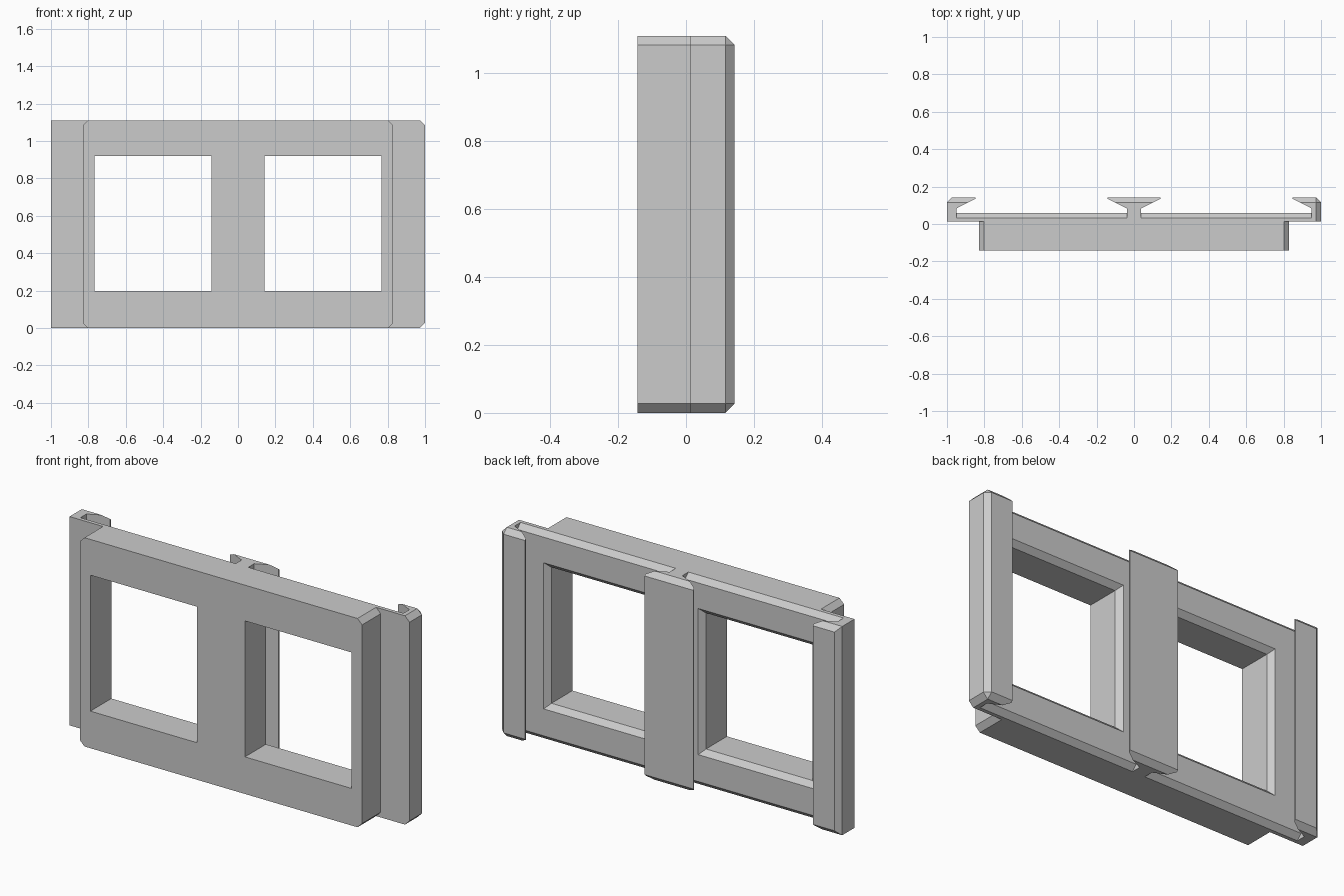
import bpy
import bmesh

if "Cube" in bpy.data.objects:
    bpy.data.objects.remove(bpy.data.objects["Cube"], do_unlink=True)

HEIGHT = 1.11
CHAMFER = 0.027
JOINT, FLOOR, BACK = 0.013, 0.06, 0.143   # depths of the stacked layers

grey = bpy.data.materials.new("light grey")
grey.use_nodes = True
grey.diffuse_color = (0.6, 0.6, 0.6, 1)
grey.node_tree.nodes["Principled BSDF"].inputs["Base Color"].default_value = (0.6, 0.6, 0.6, 1)


def finish(bm, name):
    bmesh.ops.recalc_face_normals(bm, faces=bm.faces)
    mesh = bpy.data.meshes.new(name)
    bm.to_mesh(mesh)
    bm.free()
    mesh.materials.append(grey)
    obj = bpy.data.objects.new(name, mesh)
    bpy.context.collection.objects.link(obj)
    return obj


def box(name, x, y, z, edge_rule=None):
    """Box between limits; edges chosen by the rule are chamfered."""
    bm = bmesh.new()
    bmesh.ops.create_cube(bm, size=1)
    for v in bm.verts:
        v.co = [lim[0] if c < 0 else lim[1] for c, lim in zip(v.co, (x, y, z))]
    if edge_rule:
        edges = [e for e in bm.edges if edge_rule(e.verts[0].co, e.verts[1].co)]
        bmesh.ops.bevel(bm, geom=edges, offset=CHAMFER, segments=1, affect="EDGES")
    return finish(bm, name)


def prism(name, profile, z0, z1):
    bm = bmesh.new()
    face = bm.faces.new([bm.verts.new((x, y, z0)) for x, y in profile])
    new = bmesh.ops.extrude_face_region(bm, geom=[face])["geom"]
    for v in new:
        if isinstance(v, bmesh.types.BMVert):
            v.co.z = z1
    return finish(bm, name)


def window_cutter(x0, x1, z0, z1):
    """Straight opening that flares out at the back face."""
    bm = bmesh.new()
    rings = []
    for y, g in ((-0.3, 0), (FLOOR - CHAMFER, 0), (FLOOR + 0.02, CHAMFER + 0.02)):
        corners = ((x0 - g, z0 - g), (x1 + g, z0 - g), (x1 + g, z1 + g), (x0 - g, z1 + g))
        rings.append([bm.verts.new((x, y, z)) for x, z in corners])
    for a, b in zip(rings, rings[1:]):
        for i in range(4):
            j = (i + 1) % 4
            bm.faces.new((a[i], a[j], b[j], b[i]))
    bm.faces.new(rings[0])
    bm.faces.new(rings[-1])
    cutter = finish(bm, "window_cutter")
    cutter.hide_render = True
    return cutter


def boolean(obj, other, operation):
    mod = obj.modifiers.new("cut", "BOOLEAN")
    mod.operation, mod.object, mod.solver = operation, other, "EXACT"
    bpy.context.view_layer.objects.active = obj
    bpy.ops.object.modifier_apply(modifier=mod.name)


# Front block: corners chamfered at both ends
front_block = box("front_block", (-0.83, 0.83), (-BACK, JOINT), (0, HEIGHT),
                  lambda a, b: a.x == b.x and a.z == b.z)

# Back plate: top and bottom back edges chamfered
back_plate = box("back_plate", (-0.97, 0.97), (JOINT, FLOOR), (0, HEIGHT),
                 lambda a, b: a.y == b.y == max(a.y, b.y) and a.z == b.z and a.y > 0.05)

# Two window openings through block and plate
for x0, x1 in ((-0.768, -0.141), (0.141, 0.768)):
    cutter = window_cutter(x0, x1, 0.197, 0.92)
    for part in (front_block, back_plate):
        boolean(part, cutter, "DIFFERENCE")
    bpy.data.objects.remove(cutter, do_unlink=True)

# Undercut rails, trimmed by a chamfered envelope
envelope = box("rail_envelope", (-1, 1), (JOINT, BACK), (0, HEIGHT),
               lambda a, b: (a.y > 0.1 and b.y > 0.1) or (a.x > 0.9 and b.x > 0.9 and a.z == b.z))
envelope.hide_render = True

side = [(1.1, -0.1), (1.1, 0.2), (0.847, 0.2), (0.847, 0.135), (0.95, 0.083), (0.95, -0.1)]
half = [(0.037, -0.1), (0.037, 0.083), (0.143, 0.135), (0.143, 0.2)]
mirror = lambda pts: [(-x, y) for x, y in reversed(pts)]
profiles = {"right_rail": mirror(side), "centre_rail": half + mirror(half), "left_rail": side}
for name, profile in profiles.items():
    rail = prism(name, profile, -0.1, HEIGHT + 0.1)
    boolean(rail, envelope, "INTERSECT")
bpy.data.objects.remove(envelope, do_unlink=True)
